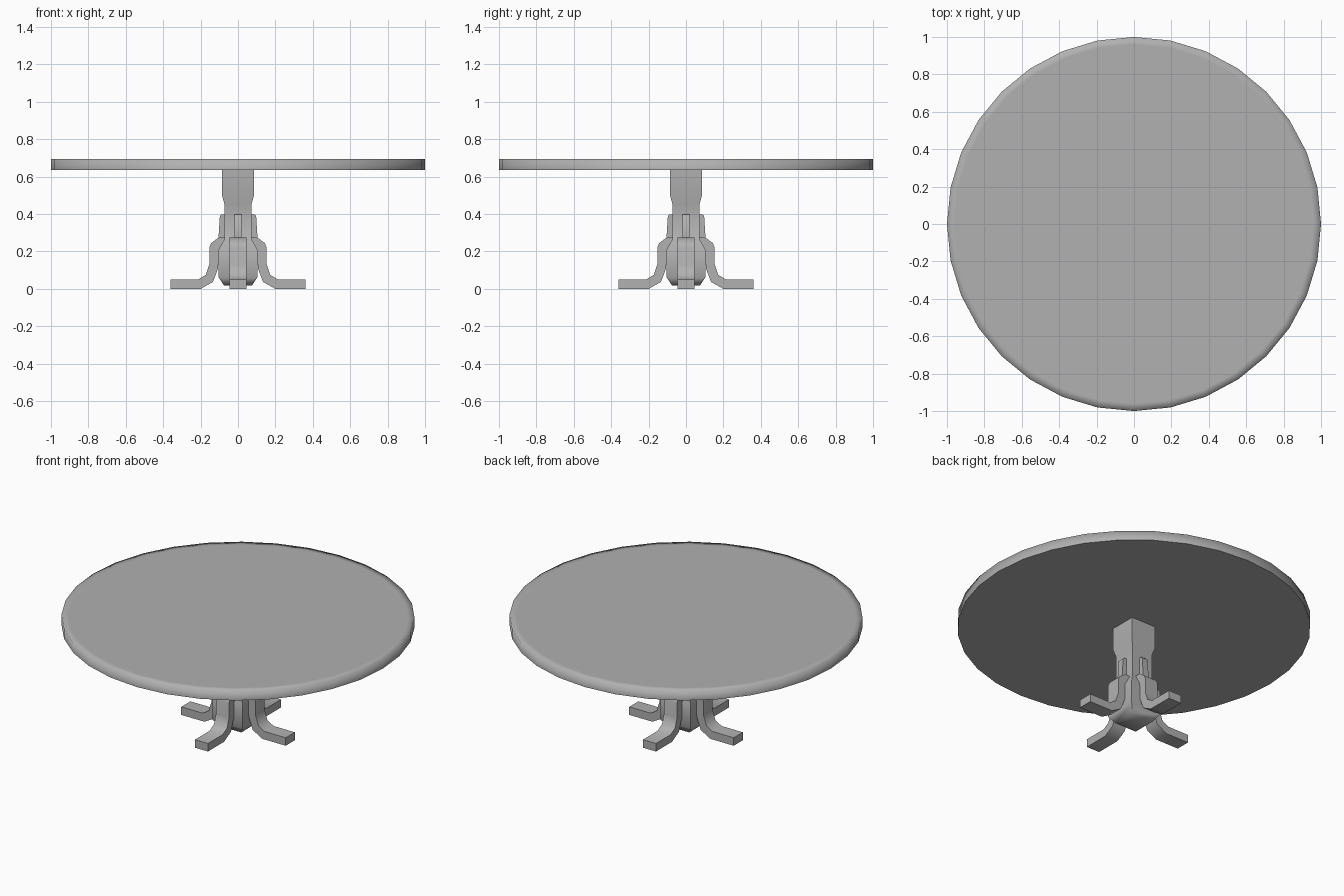
import bpy, bmesh, math

if "Cube" in bpy.data.objects:
    bpy.data.objects.remove(bpy.data.objects["Cube"])

grey = bpy.data.materials.new("dark_grey")
grey.diffuse_color = (0.44, 0.44, 0.44, 1)
grey.use_nodes = True
grey.node_tree.nodes["Principled BSDF"].inputs["Base Color"].default_value = grey.diffuse_color


def mesh_object(name, bm, smooth_angle=60):
    bmesh.ops.recalc_face_normals(bm, faces=bm.faces)
    mesh = bpy.data.meshes.new(name)
    bm.to_mesh(mesh)
    bm.free()
    mesh.materials.append(grey)
    obj = bpy.data.objects.new(name, mesh)
    bpy.context.collection.objects.link(obj)
    bpy.ops.object.select_all(action="DESELECT")
    bpy.context.view_layer.objects.active = obj
    obj.select_set(True)
    bpy.ops.object.shade_smooth_by_angle(angle=math.radians(smooth_angle))
    return obj


def lathe(name, profile, sides, start, smooth_angle=60):
    """Stack regular polygons (radius, z) and cap both ends."""
    bm = bmesh.new()
    rings = []
    for r, z in profile:
        angles = [start + 2 * math.pi * i / sides for i in range(sides)]
        rings.append([bm.verts.new((r * math.cos(a), r * math.sin(a), z)) for a in angles])
    for low, high in zip(rings, rings[1:]):
        for i in range(sides):
            j = (i + 1) % sides
            bm.faces.new((low[i], low[j], high[j], high[i]))
    bm.faces.new(rings[0][::-1])
    bm.faces.new(rings[-1])
    return mesh_object(name, bm, smooth_angle)


def slab(name, outline, half_width, angle):
    """Extrude an (outward, z) outline sideways and turn it about z."""
    bm = bmesh.new()
    face = bm.faces.new([bm.verts.new((x, -half_width, z)) for x, z in outline])
    out = bmesh.ops.extrude_face_region(bm, geom=[face])["geom"]
    new_verts = [g for g in out if isinstance(g, bmesh.types.BMVert)]
    bmesh.ops.translate(bm, verts=new_verts, vec=(0, 2 * half_width, 0))
    obj = mesh_object(name, bm)
    obj.rotation_euler.z = angle
    return obj


# Round top: soft upper rim with a support loop, crisp lower rim
top = lathe("table_top", [(1.0, 0.635), (1.0, 0.695), (0.96, 0.695)], 32, 0, 100)
for edge in top.data.edges:
    if all(top.data.vertices[v].co.z < 0.64 for v in edge.vertices):
        edge.use_edge_sharp = True

# Square pedestal, given as half widths
column = [(0.075, 0.018), (0.104, 0.062), (0.104, 0.21), (0.072, 0.267),
          (0.072, 0.45), (0.085, 0.50), (0.085, 0.635)]
lathe("pedestal", [(h * math.sqrt(2), z) for h, z in column], 4, math.pi / 4)

# Four curved feet, each with a narrow brace above
foot = [(0.072, 0.267), (0.104, 0.21), (0.106, 0.11), (0.134, 0.037), (0.20, 0.0),
        (0.361, 0.0), (0.361, 0.05), (0.214, 0.05), (0.172, 0.075), (0.153, 0.134),
        (0.153, 0.222), (0.143, 0.245), (0.104, 0.274), (0.072, 0.274)]
brace = [(0.06, 0.25), (0.104, 0.25), (0.104, 0.28), (0.097, 0.39),
         (0.088, 0.399), (0.06, 0.399)]
for i, side in enumerate(("right", "back", "left", "front")):
    slab(side + "_foot", foot, 0.045, i * math.pi / 2)
    slab(side + "_brace", brace, 0.02, i * math.pi / 2)
